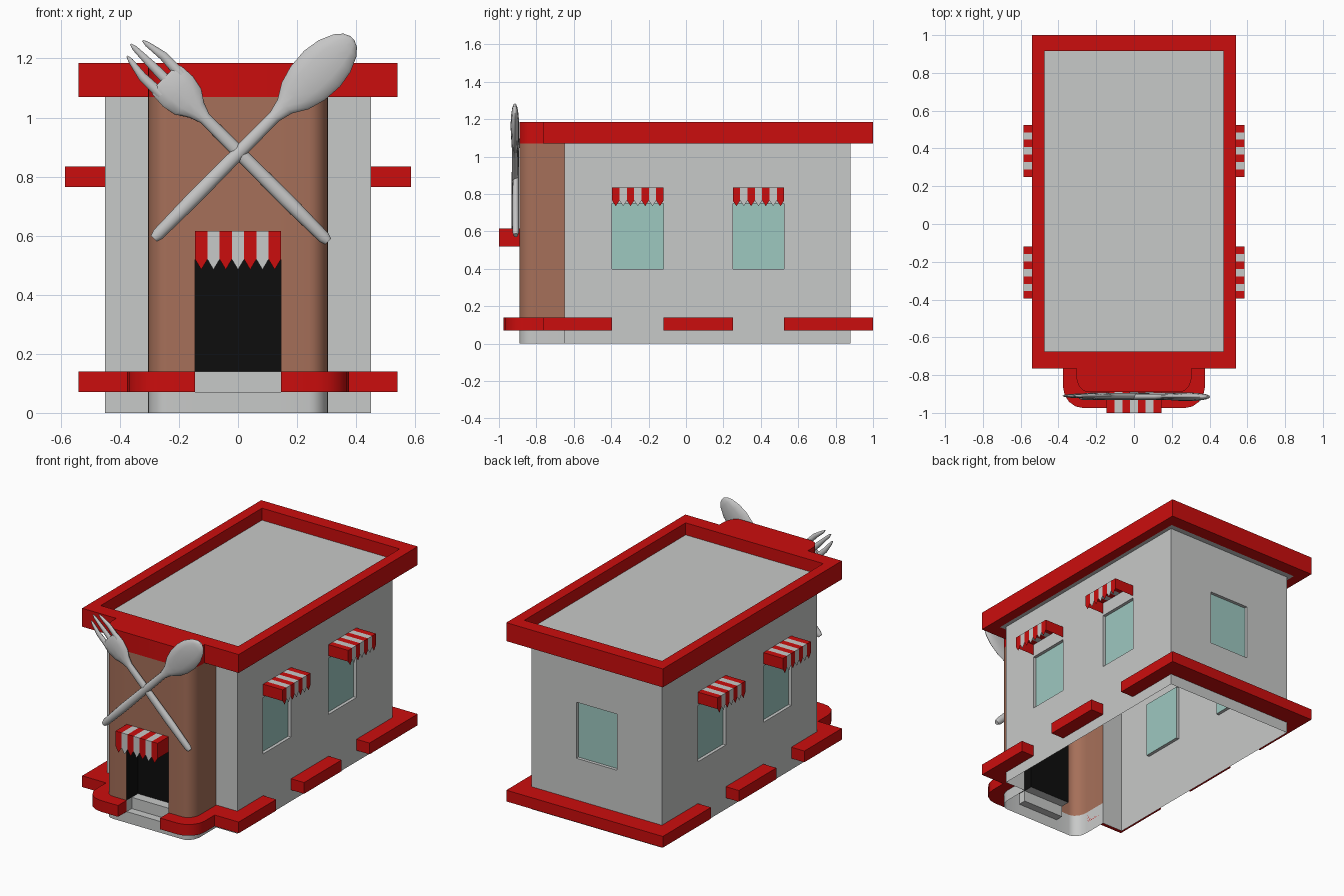
import bpy, bmesh, math
from mathutils import Vector

if "Cube" in bpy.data.objects:
    bpy.data.objects.remove(bpy.data.objects["Cube"])


def material(name, *rgb):
    m = bpy.data.materials.new(name)
    m.diffuse_color = (*rgb, 1)
    m.use_nodes = True
    m.node_tree.nodes["Principled BSDF"].inputs["Base Color"].default_value = m.diffuse_color
    return m


GREY = material("light grey", 0.575, 0.585, 0.58)
RED = material("red", 0.60, 0.004, 0.004)
BROWN = material("terracotta", 0.38, 0.16, 0.10)
GLASS = material("pale teal glass", 0.34, 0.58, 0.53)
BLACK = material("black", 0.004, 0.004, 0.004)
STEEL = material("steel", 0.56, 0.56, 0.56)


def finish(name, bm, mats, smooth=None, fix_normals=True):
    bmesh.ops.remove_doubles(bm, verts=bm.verts, dist=1e-5)
    if fix_normals:
        bmesh.ops.recalc_face_normals(bm, faces=bm.faces)
    me = bpy.data.meshes.new(name)
    bm.to_mesh(me)
    bm.free()
    for m in mats:
        me.materials.append(m)
    ob = bpy.data.objects.new(name, me)
    bpy.context.collection.objects.link(ob)
    if smooth:
        bpy.context.view_layer.objects.active = ob
        ob.select_set(True)
        bpy.ops.object.shade_smooth_by_angle(angle=math.radians(smooth))
        ob.select_set(False)
    return ob


def face(bm, pts, mat=0):
    f = bm.faces.new([bm.verts.new(p) for p in pts])
    f.material_index = mat
    return f


def prism(name, outline, z0, z1, mat, smooth=None):
    bm = bmesh.new()
    f = face(bm, [(x, y, z0) for x, y in outline])
    r = bmesh.ops.extrude_face_region(bm, geom=[f])
    for v in r["geom"]:
        if isinstance(v, bmesh.types.BMVert):
            v.co.z = z1
    return finish(name, bm, [mat], smooth)


def box(name, x0, x1, y0, y1, z0, z1, mat):
    return prism(name, [(x0, y0), (x1, y0), (x1, y1), (x0, y1)], z0, z1, mat)


def corner(hw, yf, rx, ry, n=6):
    """Rounded front corner on the +x side, from front to side."""
    return [(hw - rx + rx * math.sin(a), yf + ry - ry * math.cos(a))
            for a in (math.pi / 2 * i / n for i in range(n + 1))]


# ---- walls: one open-bottomed shell with recessed windows and doorway
DOOR = 0.145
WIN_Y = [(-0.395, -0.12), (0.25, 0.525)]
bay = corner(0.305, -0.89, 0.065, 0.085)
half = [(DOOR, -0.89)] + bay + [(0.305, -0.65), (0.45, -0.65)]
half += [(0.45, y) for w in WIN_Y for y in w] + [(0.45, 0.88), (0.14, 0.88)]
plan = half + [(-x, y) for x, y in reversed(half)]
levels = [0, 0.07, 0.14, 0.40, 0.54, 0.75, 1.07]
SL_GREY, SL_BROWN, SL_GLASS, SL_BLACK = range(4)
bm = bmesh.new()


def recess(p, q, z0, z1, depth, back, side, top=True, bottom=True):
    d = Vector((q[1] - p[1], p[0] - q[0])).normalized() * -depth
    a, b = (p[0] + d.x, p[1] + d.y), (q[0] + d.x, q[1] + d.y)
    face(bm, [(*a, z0), (*b, z0), (*b, z1), (*a, z1)], back)
    face(bm, [(*p, z0), (*a, z0), (*a, z1), (*p, z1)], side)
    face(bm, [(*b, z0), (*q, z0), (*q, z1), (*b, z1)], side)
    if bottom:
        face(bm, [(*p, z0), (*q, z0), (*b, z0), (*a, z0)], side)
    if top:
        face(bm, [(*a, z1), (*b, z1), (*q, z1), (*p, z1)], side)


for p, q in zip(plan, plan[1:] + plan[:1]):
    mx, my = (p[0] + q[0]) / 2, (p[1] + q[1]) / 2
    door = my < -0.88 and abs(mx) < 0.01
    window = (my > 0.87 and abs(mx) < 0.01) or (
        abs(mx) > 0.44 and any(a < my < b for a, b in WIN_Y))
    for z0, z1 in zip(levels, levels[1:]):
        if (door and 0.07 <= z0 < 0.54) or (window and 0.40 <= z0 < 0.75):
            continue
        brown = my < -0.651 and z0 >= 0.14
        face(bm, [(*p, z0), (*q, z0), (*q, z1), (*p, z1)],
             SL_BROWN if brown else SL_GREY)
    if window:
        recess(p, q, 0.40, 0.75, 0.02, SL_GLASS, SL_GREY)
    if door:
        recess(p, q, 0.07, 0.14, 0.05, SL_GREY, SL_GREY, top=False)
        recess(p, q, 0.14, 0.54, 0.11, SL_BLACK, SL_BLACK, bottom=False)
        face(bm, [(-DOOR, -0.84, 0.14), (DOOR, -0.84, 0.14),
                  (DOOR, -0.78, 0.14), (-DOOR, -0.78, 0.14)], SL_GREY)
finish("walls", bm, [GREY, BROWN, GLASS, BLACK], smooth=25)

# ---- roof slab, parapet frame and parapet over the rounded bay
box("roof", -0.475, 0.475, -0.675, 0.915, 1.07, 1.11, GREY)
bm = bmesh.new()
out = [(-0.54, -0.765), (0.54, -0.765), (0.54, 1.0), (-0.54, 1.0)]
top_in = [(-0.475, -0.675), (0.475, -0.675), (0.475, 0.915), (-0.475, 0.915)]
for i in range(4):
    j = (i + 1) % 4
    loop = [(out, 1.07), (out, 1.185), (top_in, 1.185), (top_in, 1.07)]
    for (a, za), (b, zb) in zip(loop, loop[1:] + loop[:1]):
        face(bm, [(*a[i], za), (*a[j], za), (*b[j], zb), (*b[i], zb)])
finish("parapet", bm, [RED])
cap = bay + [(0.305, -0.765)]
prism("bay_parapet", cap + [(-x, y) for x, y in reversed(cap)],
      1.07, 1.185, RED, 25)

# ---- red plinth band, interrupted under the windows and at the door
box("plinth_back", -0.54, 0.54, 0.88, 1.0, 0.07, 0.14, RED)
band = [(DOOR, -0.975)] + corner(0.375, -0.975, 0.11, 0.11, 4) + [(0.375, -0.765)]
band += [(0.305, -0.765)] + bay[::-1] + [(DOOR, -0.89)]
for s, side in ((1, "right"), (-1, "left")):
    prism("plinth_bay_" + side, [(s * x, y) for x, y in band], 0.07, 0.14, RED, 30)
    ell = [(0.305, -0.765), (0.54, -0.765), (0.54, -0.395),
           (0.45, -0.395), (0.45, -0.65), (0.305, -0.65)]
    prism("plinth_front_" + side, [(s * x, y) for x, y in ell], 0.07, 0.14, RED)
    for k, (a, b) in enumerate(((-0.12, 0.25), (0.525, 0.88))):
        box(f"plinth_{side}_{k}", s * 0.45, s * 0.54, a, b, 0.07, 0.14, RED)


# ---- striped awnings: flat top, front with pointed scallops, open below
def awning(name, to_world, w0, w1, d0, d1, z_tip, z0, z1, n=7):
    bm = bmesh.new()
    step = (w1 - w0) / n

    def add(pts, m):
        face(bm, [to_world(*p) for p in pts], m)
    for i in range(n):
        a, b = w0 + i * step, w0 + (i + 1) * step
        add([(a, d0, z1), (b, d0, z1), (b, d1, z1), (a, d1, z1)], i % 2)
        add([(a, d1, z1), (b, d1, z1), (b, d1, z0),
             ((a + b) / 2, d1, z_tip), (a, d1, z0)], i % 2)
    for w in (w0, w1):
        add([(w, d0, z0), (w, d1, z0), (w, d1, z1), (w, d0, z1)], 0)
    finish(name, bm, [RED, GREY])


awning("door_awning", lambda w, d, z: (w, -d, z),
       -DOOR, DOOR, 0.89, 1.0, 0.485, 0.52, 0.615)
for s, side in ((1, "right"), (-1, "left")):
    for k, (a, b) in enumerate(WIN_Y):
        awning(f"window_awning_{side}_{k}", lambda w, d, z, s=s: (s * d, w, z),
               a, b, 0.45, 0.585, 0.735, 0.765, 0.835)


# ---- crossed cutlery: flattened elliptical lofts along a tilted axis
def loft(bm, origin, axis, sections, n=12):
    """sections: (distance, sideways offset, half width, half thickness)"""
    u = Vector((axis[0], 0, axis[1])).normalized()
    v = Vector((u.z, 0, -u.x))
    rings = []
    for t, off, w, h in sections:
        c = Vector(origin) + u * t + v * off
        rings.append([bm.verts.new(
            c + v * w * math.cos(2 * math.pi * i / n)
            + Vector((0, h * math.sin(2 * math.pi * i / n), 0)))
            for i in range(n)])
    for r, q in zip(rings, rings[1:]):
        for i in range(n):
            bm.faces.new([r[i], r[(i + 1) % n], q[(i + 1) % n], q[i]])
    bm.faces.new(rings[0])
    bm.faces.new(rings[-1])


bm = bmesh.new()
loft(bm, (-0.285, -0.915, 0.59), (1, 1.01),
     [(0, 0, 0.014, 0.012), (0.02, 0, 0.021, 0.017), (0.2, 0, 0.025, 0.018),
      (0.58, 0, 0.021, 0.016), (0.63, 0, 0.034, 0.016), (0.68, 0, 0.064, 0.018),
      (0.74, 0, 0.081, 0.021), (0.81, 0, 0.086, 0.023), (0.87, 0, 0.076, 0.021),
      (0.92, 0, 0.054, 0.016), (0.945, 0, 0.032, 0.011), (0.955, 0, 0.01, 0.005)])
finish("spoon", bm, [STEEL], 50)

bm = bmesh.new()
fork = ((0.305, -0.91, 0.58), (-1, 1))
loft(bm, *fork,
     [(0, 0, 0.014, 0.012), (0.02, 0, 0.021, 0.017), (0.2, 0, 0.025, 0.018),
      (0.59, 0, 0.021, 0.016), (0.63, 0, 0.036, 0.017), (0.67, 0, 0.062, 0.019),
      (0.72, 0, 0.072, 0.019), (0.77, 0, 0.069, 0.016), (0.785, 0, 0.062, 0.01)])
for off, tip in ((-0.05, 0.925), (0, 0.945), (0.05, 0.925)):
    loft(bm, *fork, [(0.75, off * 0.95, 0.018, 0.013), (0.84, off, 0.015, 0.011),
                     (tip - 0.02, off * 0.8, 0.009, 0.007),
                     (tip, off * 0.75, 0.003, 0.003)], 8)
finish("fork", bm, [STEEL], 50)
